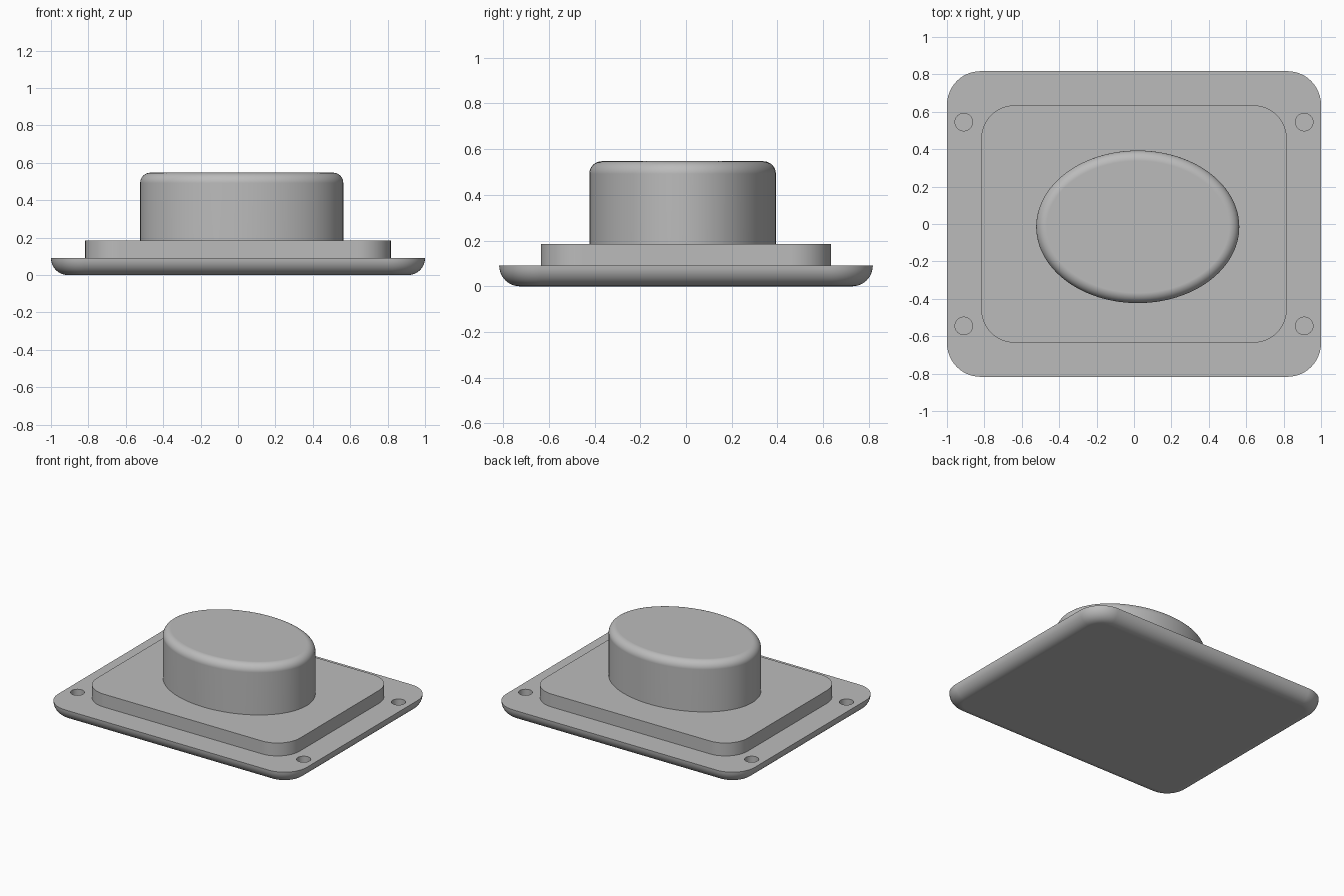
import bpy, bmesh
from math import sin, cos, pi

cube = bpy.data.objects.get("Cube")
if cube:
    bpy.data.objects.remove(cube, do_unlink=True)

grey = bpy.data.materials.new("plain grey")
grey.use_nodes = True
GREY = (0.5, 0.5, 0.5, 1)
grey.diffuse_color = GREY
grey.node_tree.nodes["Principled BSDF"].inputs["Base Color"].default_value = GREY


def rounded_rect(hx, hy, r, inset=0, steps=12):
    """Outline of a rectangle with round corners, shrunk by inset."""
    pts = []
    for k, (sx, sy) in enumerate([(1, 1), (-1, 1), (-1, -1), (1, -1)]):
        for i in range(steps + 1):
            a = (k + i / steps) * pi / 2
            pts.append((sx * (hx - r) + (r - inset) * cos(a),
                        sy * (hy - r) + (r - inset) * sin(a)))
    return pts


def ellipse(rx, ry, inset=0, cx=0, cy=0, steps=96):
    """Outline of an ellipse, offset inward along its normals."""
    pts = []
    for i in range(steps):
        a = 2 * pi * i / steps
        nx, ny = ry * cos(a), rx * sin(a)
        n = (nx * nx + ny * ny) ** 0.5
        pts.append((cx + rx * cos(a) - inset * nx / n,
                    cy + ry * sin(a) - inset * ny / n))
    return pts


def loft(name, rings):
    """Closed solid through (outline, height) rings, bottom to top."""
    bm = bmesh.new()
    loops = [[bm.verts.new((x, y, z)) for x, y in pts] for pts, z in rings]
    for low, high in zip(loops, loops[1:]):
        n = len(low)
        for i in range(n):
            j = (i + 1) % n
            bm.faces.new((low[i], low[j], high[j], high[i]))
    bm.faces.new(loops[0][::-1])
    bm.faces.new(loops[-1])
    mesh = bpy.data.meshes.new(name)
    bm.to_mesh(mesh)
    bm.free()
    mesh.materials.append(grey)
    obj = bpy.data.objects.new(name, mesh)
    bpy.context.collection.objects.link(obj)
    return obj


def finish(obj):
    """Smooth curved sides and keep flat faces flat."""
    bpy.ops.object.select_all(action='DESELECT')
    obj.select_set(True)
    bpy.context.view_layer.objects.active = obj
    for mod in list(obj.modifiers):
        bpy.ops.object.modifier_apply(modifier=mod.name)
    bpy.ops.object.shade_smooth_by_angle(angle=pi / 6)
    obj.modifiers.new("flat normals", 'WEIGHTED_NORMAL').keep_sharp = True


# Base plate with a rounded lower edge
FILLET, SEGS = 0.09, 10
arc = [i / SEGS * pi / 2 for i in range(SEGS + 1)]
base = loft("base_plate", [
    (rounded_rect(1, 0.817, 0.18, FILLET * (1 - sin(a))), FILLET * (1 - cos(a)))
    for a in arc])

# Blind screw holes near the four corners
cutters = []
for sx in (-1, 1):
    for sy in (-1, 1):
        hole = ellipse(0.047, 0.047, cx=sx * 0.91, cy=sy * 0.545, steps=32)
        cutter = loft("hole_cutter", [(hole, 0.045), (hole, 0.2)])
        cutter.hide_render = True
        cutters.append(cutter)
        cut = base.modifiers.new("screw hole", 'BOOLEAN')
        cut.operation, cut.solver, cut.object = 'DIFFERENCE', 'EXACT', cutter
finish(base)
for cutter in cutters:
    bpy.data.objects.remove(cutter, do_unlink=True)

# Raised step
step = rounded_rect(0.817, 0.635, 0.18)
finish(loft("raised_step", [(step, 0.08), (step, 0.184)]))

# Oval boss with a rounded upper edge, slightly off centre
TOP, EDGE = 0.547, 0.055


def oval(inset):
    return ellipse(0.543, 0.408, inset, 0.02, -0.015)


rings = [(oval(0), 0.17)]
rings += [(oval(EDGE * (1 - cos(a))), TOP - EDGE * (1 - sin(a))) for a in arc]
finish(loft("oval_boss", rings))
